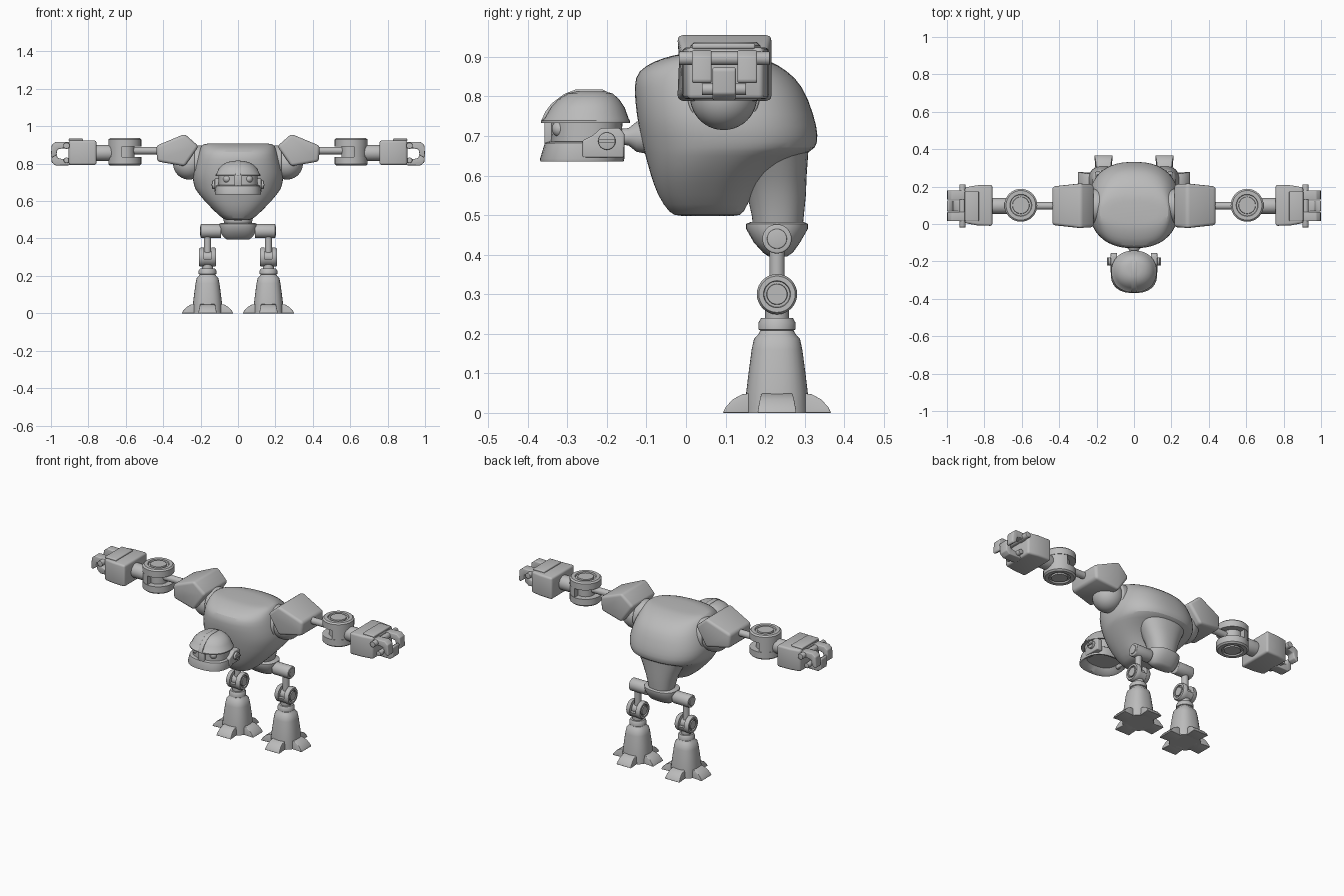
import bpy, bmesh
from math import cos, sin, pi, radians
from mathutils import Matrix, Vector

if "Cube" in bpy.data.objects:
    bpy.data.objects.remove(bpy.data.objects["Cube"])

grey = bpy.data.materials.new("light_grey")
grey.use_nodes = True
GREY = (0.5, 0.5, 0.5, 1)
grey.diffuse_color = GREY
grey.node_tree.nodes["Principled BSDF"].inputs["Base Color"].default_value = GREY


def place(axis, u, v, t):
    return {"x": (t, u, v), "y": (u, t, v), "z": (u, v, t)}[axis]


def finish(name, bm, bevel=0, mirror=False, subsurf=0, warp=None, matrix=None):
    bmesh.ops.recalc_face_normals(bm, faces=bm.faces)
    if warp:
        for v in bm.verts:
            v.co = warp(v.co)
    if bevel:
        edges = [e for e in bm.edges if e.calc_face_angle(0) > radians(32)]
        bmesh.ops.bevel(bm, geom=edges, offset=bevel, segments=3, profile=0.5,
                        affect="EDGES", clamp_overlap=True)
    if matrix:
        bm.transform(matrix)
    me = bpy.data.meshes.new(name)
    bm.to_mesh(me)
    bm.free()
    me.materials.append(grey)
    ob = bpy.data.objects.new(name, me)
    bpy.context.collection.objects.link(ob)
    bpy.ops.object.select_all(action="DESELECT")
    ob.select_set(True)
    bpy.context.view_layer.objects.active = ob
    bpy.ops.object.shade_smooth_by_angle(angle=radians(40))
    if subsurf:
        ob.modifiers.new("smooth", "SUBSURF").levels = subsurf
        ob.modifiers["smooth"].render_levels = subsurf
    if mirror:
        ob.modifiers.new("mirror", "MIRROR")
    return ob


def loft(name, rings, axis="z", n=32, power=2.0, **kw):
    """Rings are (t, u centre, v centre, u radius, v radius)."""
    bm = bmesh.new()
    loops = []
    for t, cu, cv, ru, rv in rings:
        loop = []
        for i in range(n):
            c, s = cos(2 * pi * i / n), sin(2 * pi * i / n)
            k = (abs(c) ** power + abs(s) ** power) ** (-1 / power)
            loop.append(bm.verts.new(place(axis, cu + ru * c * k, cv + rv * s * k, t)))
        loops.append(loop)
    for a, b in zip(loops, loops[1:]):
        for i in range(n):
            bm.faces.new((a[i], a[(i + 1) % n], b[(i + 1) % n], b[i]))
    bm.faces.new(loops[0][::-1])
    bm.faces.new(loops[-1])
    return finish(name, bm, **kw)


def spans(rows):
    """Turn (z, front y, back y, half width) into rings."""
    return [(z, 0, (a + b) / 2, w, (b - a) / 2) for z, a, b, w in rows]


def lathe(name, profile, u, v, axis="z", **kw):
    return loft(name, [(t, u, v, r, r) for t, r in profile], axis, **kw)


def rod(name, t0, t1, r, u, v, axis="x", **kw):
    return lathe(name, [(t0, r), (t1, r)], u, v, axis, **kw)


def prism(name, pts, axis, t0, t1, **kw):
    bm = bmesh.new()
    a = [bm.verts.new(place(axis, u, v, t0)) for u, v in pts]
    b = [bm.verts.new(place(axis, u, v, t1)) for u, v in pts]
    bm.faces.new(a[::-1])
    bm.faces.new(b)
    for i in range(len(pts)):
        j = (i + 1) % len(pts)
        bm.faces.new((a[i], a[j], b[j], b[i]))
    return finish(name, bm, **kw)


def box(name, x0, x1, y0, y1, z0, z1, **kw):
    return prism(name, [(x0, y0), (x1, y0), (x1, y1), (x0, y1)], "z", z0, z1, **kw)


def ball(name, co, r, mirror=False):
    bm = bmesh.new()
    bmesh.ops.create_uvsphere(bm, u_segments=32, v_segments=20, radius=r,
                              matrix=Matrix.Translation(co))
    return finish(name, bm, mirror=mirror)


def joint(name, axis, u, v, r, t0, t1, gap, angle):
    """Forked hinge: two grooved discs, a half-round bridge and an inner knuckle."""
    for label, a, b in (("low", t0, t0 + gap), ("high", t1, t1 - gap)):
        s = 1 if b > a else -1
        d = 0.008 * s
        lathe(f"{name}_disc_{label}", [(a, r * .5), (a + d, r * .52), (a + d, r * .64),
              (a, r * .67), (a, r * .9), (a + d, r), (b, r)], u, v, axis, mirror=True)
    arc = [angle + radians(i * 10 - 80) for i in range(17)]
    prism(name + "_bridge", [(u + r * .97 * cos(q), v + r * .97 * sin(q)) for q in arc],
          axis, t0 + gap / 2, t1 - gap / 2, mirror=True)
    rod(name + "_knuckle", t0 + gap, t1 - gap, r * .6, u, v, axis, mirror=True)


# Torso and tail-like waist
loft("torso", spans([
    (.497, -.02, .13, .05), (.502, -.04, .145, .08), (.55, -.073, .165, .13),
    (.61, -.092, .215, .188), (.655, -.104, .30, .222), (.668, -.108, .33, .23),
    (.70, -.115, .335, .24), (.75, -.125, .325, .245), (.83, -.133, .295, .222),
    (.865, -.122, .255, .208), (.89, -.08, .215, .198), (.905, -.03, .16, .188),
    (.909, .0, .13, .15)]), power=2.5, subsurf=1)
loft("waist", spans([(.47, .17, .295, .07), (.50, .166, .298, .078), (.55, .155, .303, .092),
     (.60, .14, .305, .115), (.67, .10, .31, .155)]), power=2.3)
loft("hip_cradle", spans([(.395, .21, .255, .06), (.405, .195, .27, .075), (.43, .172, .288, .092),
     (.465, .152, .308, .1), (.478, .152, .308, .1), (.483, .165, .297, .092)]), power=2.4)

# Head
lathe("neck", [(-.165, .02), (-.145, .022), (-.125, .038), (-.09, .045)], 0, .698, "y")
loft("jaw", spans([(.665, -.33, -.18, .09), (.638, -.352, -.17, .112), (.635, -.368, -.158, .122),
     (.642, -.369, -.156, .124), (.682, -.357, -.155, .118), (.686, -.345, -.16, .11)]), power=2.5)
loft("face", spans([(.67, -.342, -.165, .104), (.74, -.34, -.16, .104)]), power=2.4)
loft("helmet", spans([(.734, -.35, -.155, .108), (.733, -.366, -.142, .121), (.739, -.366, -.142, .121),
     (.744, -.358, -.145, .116), (.772, -.342, -.155, .104), (.793, -.323, -.169, .085),
     (.807, -.3, -.185, .062), (.813, -.275, -.205, .035)]), power=2.2)
prism("helmet_crest", [(-.367, .737), (-.355, .762), (-.34, .782), (-.308, .806), (-.28, .817),
      (-.21, .817), (-.183, .803), (-.16, .78), (-.146, .74)], "x", -.014, .014, bevel=.004)
prism("cheek_plates", [(-.262, .645), (-.157, .645), (-.155, .705), (-.168, .72), (-.215, .72),
      (-.235, .702), (-.262, .688)], "x", .09, .125, bevel=.005, mirror=True)
rod("cheek_bolts", .1, .138, .022, -.2, .687, bevel=.003, mirror=True)
box("bolt_slots", .13, .145, -.221, -.179, .683, .691, mirror=True)
box("nose", -.02, .02, -.358, -.32, .68, .737, bevel=.005)
ball("eyes", (.058, -.318, .718), .021, mirror=True)

# Shoulders
ball("shoulder_balls", (.262, .095, .80), .085, mirror=True)
rod("shoulder_sockets", .17, .232, .092, .095, .805, bevel=.006, mirror=True)


def pad_taper(co):
    k = 1 - .16 * max(0, co.x - .285) / .15 - .08 * max(0, .285 - co.x) / .07
    return Vector((co.x, .097 + (co.y - .097) * k, co.z))


prism("shoulder_pads", [(.21, .893), (.285, .959), (.438, .895), (.432, .812), (.285, .786)],
      "y", -.025, .22, bevel=.016, mirror=True, warp=pad_taper)

# Arms
rod("upper_arms", .42, .56, .02, .097, .87, mirror=True)
joint("elbow", "z", .605, .1, .088, .79, .937, .046, 0)
rod("forearms", .67, .78, .043, .097, .858, bevel=.004, mirror=True)
prism("palms", [(.757, -.01), (.757, .21), (.84, .207), (.905, .195), (.905, .005), (.84, -.007)],
      "z", .793, .924, bevel=.012, mirror=True)
box("knuckle_plates", .83, .905, .015, .175, .92, .934, bevel=.005, mirror=True)
rod("finger_pins", -.018, .212, .017, .917, .896, "y", bevel=.003, mirror=True)
rod("thumb_pins", .04, .152, .015, .917, .818, "y", bevel=.003, mirror=True)
finger = [(.89, .915), (.975, .917), (.996, .9), (1.0, .84), (.993, .832), (.972, .845),
          (.965, .876), (.94, .882), (.89, .88)]
for label, y in (("front", .015), ("back", .13)):
    prism(label + "_fingers", finger, "y", y, y + .05, bevel=.005, mirror=True)
prism("thumbs", [(x, 1.707 - z) for x, z in finger], "y", .067, .126, bevel=.005, mirror=True)

# Legs
LX, LY = .163, .23
rod("hip_axles", .09, .2, .037, LY, .44, bevel=.004, mirror=True)
rod("hip_caps", .195, .204, .025, LY, .44, bevel=.003, mirror=True)
rod("thighs", .30, .44, .019, LX, LY, "z", mirror=True)
joint("knee", "x", LY, .3, .051, .117, .209, .026, -pi / 2)
rod("ankles", .19, .265, .03, LX, LY, "z", mirror=True)
lathe("ankle_collars", [(.207, .04), (.211, .047), (.228, .047), (.24, .04)], LX, LY, mirror=True)

# Feet: bell plus four toes
lathe("feet", [(0, .08), (.05, .078), (.10, .072), (.16, .064), (.188, .058), (.198, .048), (.208, .042)],
      LX, LY, power=2.5, mirror=True)
toe = [(-.05, 0), (-.137, 0), (-.13, .014), (-.112, .034), (-.088, .047), (-.05, .052)]


def toe_flare(co):
    return Vector((co.x * (.82 + 1.5 * max(0, -co.y - .05)) * (1 - 2.5 * co.z), co.y, co.z))


for i, label in enumerate(("front", "outer", "back", "inner")):
    prism(label + "_toes", toe, "x", -.052, .052, bevel=.003, mirror=True, warp=toe_flare,
          matrix=Matrix.Translation((LX, LY, 0)) @ Matrix.Rotation(i * pi / 2, 4, "Z"))
